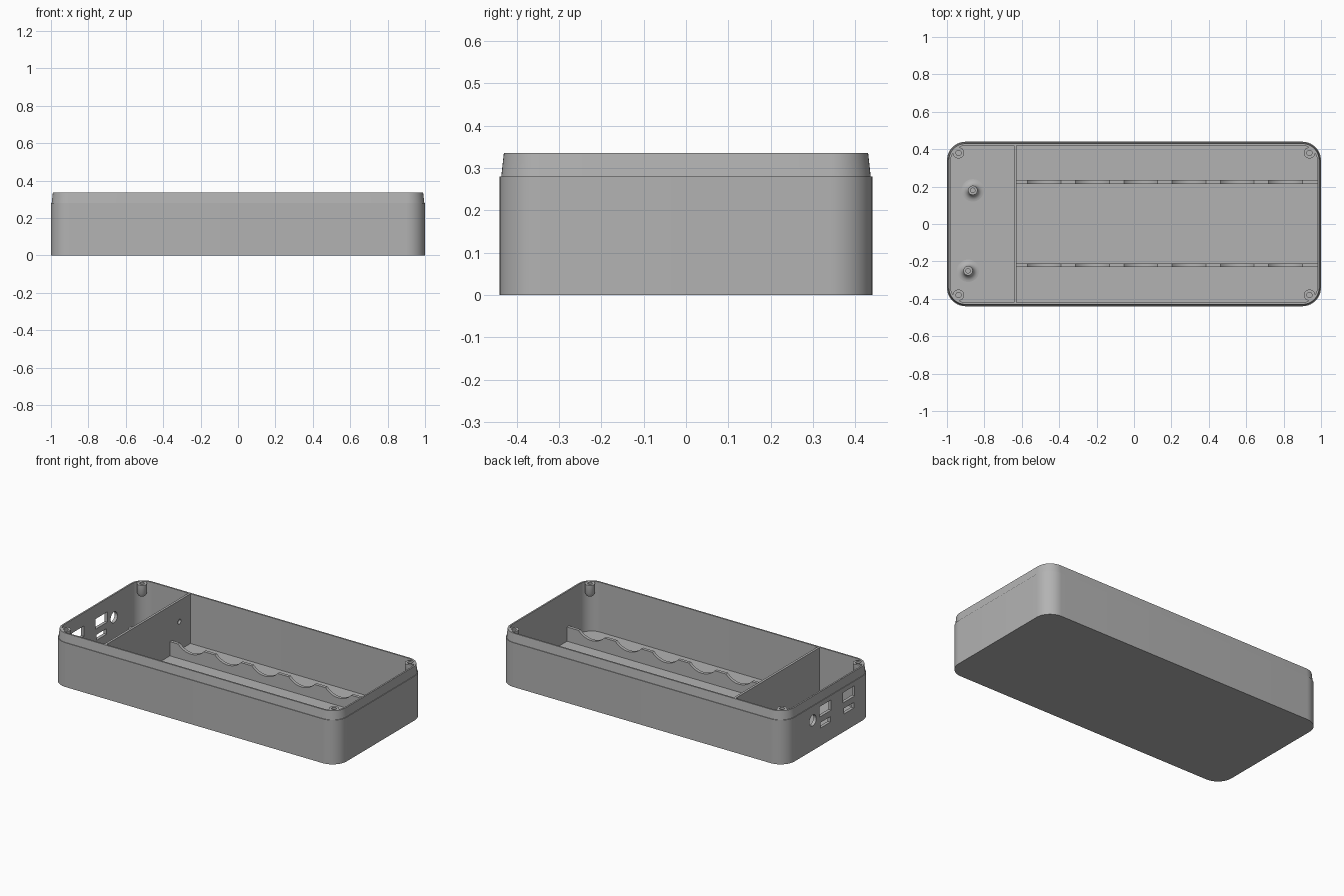
import bpy, bmesh, math
from mathutils import Matrix

if "Cube" in bpy.data.objects:
    bpy.data.objects.remove(bpy.data.objects["Cube"])

grey = bpy.data.materials.new("plastic_grey")
grey.diffuse_color = (0.45, 0.45, 0.45, 1)
grey.use_nodes = True
grey.node_tree.nodes["Principled BSDF"].inputs["Base Color"].default_value = grey.diffuse_color


def finish(name, bm, smooth=True):
    bmesh.ops.recalc_face_normals(bm, faces=bm.faces[:])
    me = bpy.data.meshes.new(name)
    bm.to_mesh(me)
    bm.free()
    ob = bpy.data.objects.new(name, me)
    bpy.context.collection.objects.link(ob)
    me.materials.append(grey)
    if smooth:
        shade(ob)
    return ob


def shade(ob):
    bpy.ops.object.select_all(action='DESELECT')
    ob.select_set(True)
    bpy.context.view_layer.objects.active = ob
    bpy.ops.object.shade_smooth_by_angle(angle=math.radians(30))


def rounded(hx, hy, r, n=12):
    pts = []
    for q, (sx, sy) in enumerate([(1, 1), (-1, 1), (-1, -1), (1, -1)]):
        for i in range(n + 1):
            a = math.pi / 2 * (q + i / n)
            pts.append((sx * (hx - r) + r * math.cos(a), sy * (hy - r) + r * math.sin(a)))
    return pts


def box(name, lo, hi, smooth=False):
    bm = bmesh.new()
    bmesh.ops.create_cube(bm, size=1)
    for v in bm.verts:
        v.co = [(lo[i] + hi[i]) / 2 + v.co[i] * (hi[i] - lo[i]) for i in range(3)]
    return finish(name, bm, smooth)


def lathe(name, profile, x, y, n=32):
    # profile of (radius, z) that starts and ends on the axis
    bm = bmesh.new()
    rings = []
    for r, z in profile:
        if r == 0:
            rings.append([bm.verts.new((x, y, z))] * n)
        else:
            rings.append([bm.verts.new((x + r * math.cos(2 * math.pi * i / n),
                                        y + r * math.sin(2 * math.pi * i / n), z)) for i in range(n)])
    for a, b in zip(rings, rings[1:]):
        for i in range(n):
            j = (i + 1) % n
            bm.faces.new(list(dict.fromkeys([a[i], a[j], b[j], b[i]])))
    return finish(name, bm)


def rod_x(name, x, y, z, r, length):
    bm = bmesh.new()
    m = Matrix.Translation((x, y, z)) @ Matrix.Rotation(math.pi / 2, 4, 'Y')
    bmesh.ops.create_cone(bm, cap_ends=True, segments=32, radius1=r, radius2=r, depth=length, matrix=m)
    return finish(name, bm, False)


def cut(ob, cutters):
    for c in cutters:
        c.hide_render = True
        bpy.context.view_layer.objects.active = ob
        mod = ob.modifiers.new("cut", 'BOOLEAN')
        mod.operation = 'DIFFERENCE'
        mod.solver = 'EXACT'
        mod.object = c
        bpy.ops.object.modifier_apply(modifier=mod.name)
        bpy.data.objects.remove(c)
    shade(ob)


# case shell: outer wall, stepped tapering lip, inner cavity
FLOOR, TOP = 0.02, 0.335
bm = bmesh.new()
loops = []
for hx, hy, r, z in [(1, .44, .1, 0), (1, .44, .1, .28), (.996, .436, .096, .28),
                     (.99, .43, .09, TOP), (.98, .42, .085, TOP), (.98, .42, .085, FLOOR)]:
    loops.append([bm.verts.new((x, y, z)) for x, y in rounded(hx, hy, r)])
n = len(loops[0])
for a, b in zip(loops, loops[1:]):
    for i in range(n):
        bm.faces.new((a[i], a[(i + 1) % n], b[(i + 1) % n], b[i]))
bm.faces.new(loops[0])
bm.faces.new(loops[-1])
shell = finish("case_shell", bm)

# connector openings in the left wall
ports = [rod_x("round_port", -1, .16, .19, .034, .1)]
for y in (.035, -.2):
    ports.append(box("wide_port", (-1.05, y - .058, .185), (-.95, y + .058, .25)))
    ports.append(box("slot_port", (-1.05, y - .05, .112), (-.95, y + .05, .147)))
cut(shell, ports)

# partition wall with a wire hole
wall = box("partition", (-.642, -.424, .015), (-.627, .424, TOP - .001))
cut(wall, [rod_x("wire_hole", -.635, .31, .2, .015, .1)])

# two cradle ribs with six round scallops each
RIB, R, HALF = .11, .12, .09
half_ang = math.asin(HALF / R)
for y, name in ((-.22, "front_cradle_rib"), (.225, "back_cradle_rib")):
    pts = [(.984, .015), (-.63, .015), (-.63, RIB)]
    for k in range(6):
        cx = -.48 + .258 * k
        cz = RIB + R * math.cos(half_ang)
        for i in range(17):
            a = -half_ang + 2 * half_ang * i / 16
            pts.append((cx + R * math.sin(a), cz - R * math.cos(a)))
    pts.append((.984, RIB))
    bm = bmesh.new()
    face = bm.faces.new([bm.verts.new((px, y - .01, pz)) for px, pz in pts])
    ext = bmesh.ops.extrude_face_region(bm, geom=[face])
    bmesh.ops.translate(bm, vec=(0, .02, 0),
                        verts=[v for v in ext["geom"] if isinstance(v, bmesh.types.BMVert)])
    finish(name, bm)

# corner screw bosses under the rim
for sx in (-1, 1):
    for sy in (-1, 1):
        lathe("screw_boss", [(0, .25), (.02, .258), (.03, .28), (.03, .333),
                             (.014, .333), (.014, .285), (0, .285)], sx * .938, sy * .38)

# board standoffs with flared feet
flare = [(.025 + .035 * (1 - math.sin(t)), FLOOR + .035 * (1 - math.cos(t)))
         for t in [math.pi / 2 * i / 6 for i in range(7)]]
for x, y in ((-.862, .18), (-.887, -.25)):
    lathe("board_standoff", [(0, .015), (.06, .015)] + flare +
          [(.025, .145), (.012, .145), (.012, .06), (0, .06)], x, y)
